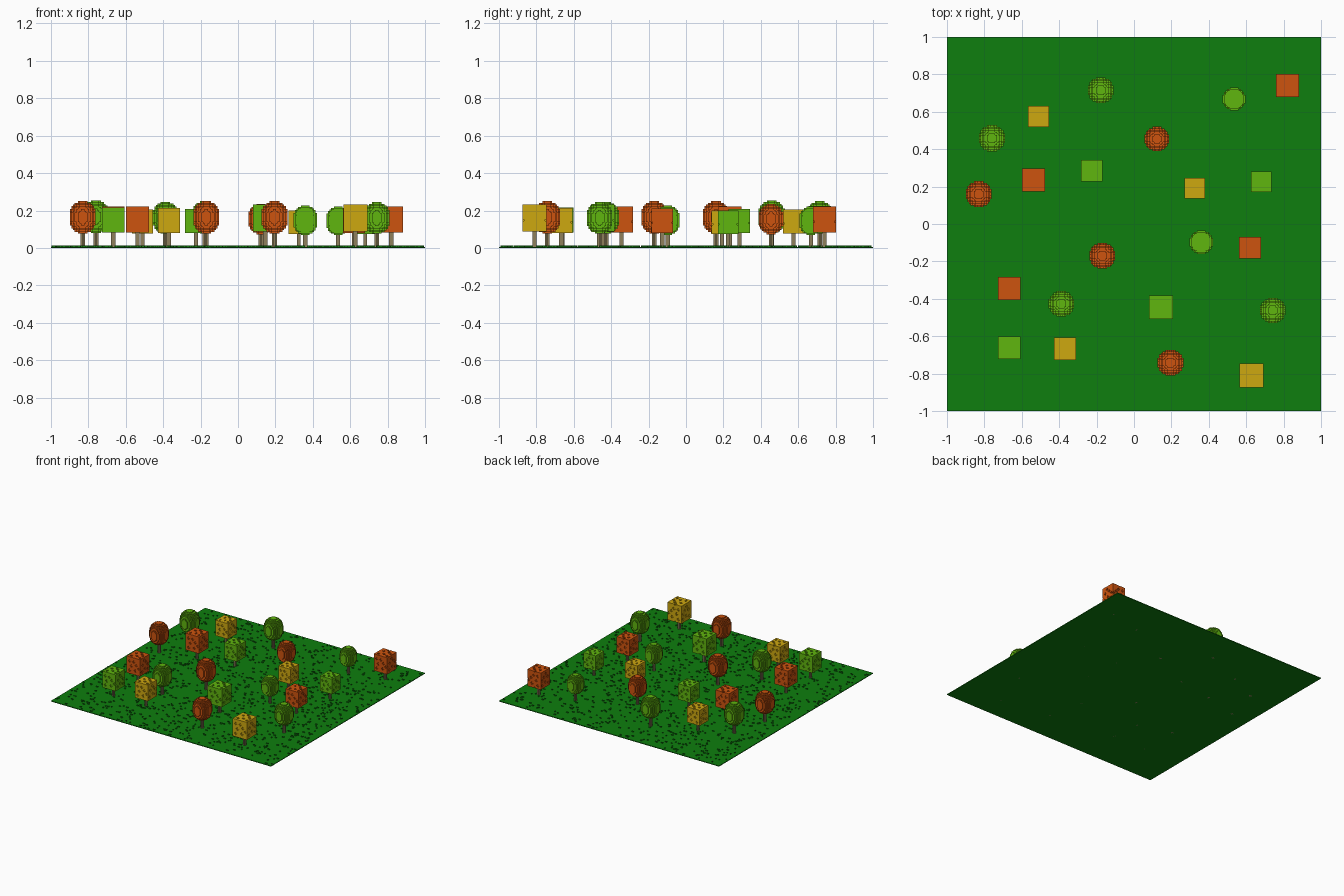
import bpy, bmesh, random
from mathutils import Matrix, Vector

if "Cube" in bpy.data.objects:
    bpy.data.objects.remove(bpy.data.objects["Cube"])

random.seed(4)
V = 1 / 16            # voxel size of a tree whose canopy is 1 unit wide


def material(name, rgb):
    m = bpy.data.materials.new(name)
    lin = [(c / 255 / 12.92) if c < 11 else ((c / 255 + 0.055) / 1.055) ** 2.4 for c in rgb]
    m.diffuse_color = (*lin, 1)
    m.use_nodes = True
    m.node_tree.nodes["Principled BSDF"].inputs["Base Color"].default_value = m.diffuse_color
    return m


MATS = {
    "green": material("leaf_green", (96, 182, 14)),
    "orange": material("leaf_orange", (206, 84, 14)),
    "yellow": material("leaf_yellow", (206, 168, 16)),
    "bark": material("bark_brown", (142, 128, 92)),
    "grass": material("grass_green", (14, 126, 14)),
}


def voxel_mesh(name, cells, mat):
    """Skin a set of integer cells with their outer faces."""
    bm = bmesh.new()
    verts = {}

    def vert(p):
        if p not in verts:
            verts[p] = bm.verts.new(((p[0] - 8) * V, (p[1] - 8) * V, p[2] * V))
        return verts[p]

    for c in cells:
        for axis in range(3):
            for side in (0, 1):
                n = list(c)
                n[axis] += 2 * side - 1
                if tuple(n) in cells:
                    continue
                u, w = (axis + 1) % 3, (axis + 2) % 3
                quad = []
                for du, dw in ((0, 0), (1, 0), (1, 1), (0, 1)):
                    p = list(c)
                    p[axis] += side
                    p[u] += du
                    p[w] += dw
                    quad.append(vert(tuple(p)))
                bm.faces.new(quad if side else quad[::-1])
    me = bpy.data.meshes.new(name)
    bm.to_mesh(me)
    bm.free()
    me.materials.append(mat)
    return me


# Boxy canopy: block with small shallow dents scattered on every face
box = {(x, y, z) for x in range(16) for y in range(16) for z in range(11, 29)}
DENTS = [(3, 3), (8, 5), (13, 3), (4, 10), (10, 11), (13, 8), (7, 14)]
for axis in range(3):
    u, w = (axis + 1) % 3, (axis + 2) % 3
    lo = (0, 0, 11)
    hi = (15, 15, 28)
    for layer in (lo[axis], hi[axis]):
        for a, b in DENTS:
            for da, db in ((0, 0), (1, 0), (-1, 0), (0, 1), (0, -1)):
                p = [0, 0, 0]
                p[axis] = layer
                p[u] = lo[u] + a + da
                p[w] = lo[w] + b + db
                box.discard(tuple(p))

# Round canopy: stepped egg shape
egg = {(x, y, z) for x in range(16) for y in range(16) for z in range(9, 29)
       if ((x - 7.5) / 8) ** 2 + ((y - 7.5) / 8) ** 2 + abs((z - 18.5) / 10) ** 2.8 <= 1}

# Trunk: plus-shaped column
trunk = {(x, y, z) for x, y in ((8, 8), (7, 8), (9, 8), (8, 7), (8, 9)) for z in range(12)}

SHAPES = {"boxy": box, "round": egg}
meshes = {(s, c): voxel_mesh(f"{s}_canopy_{c}", SHAPES[s], MATS[c])
          for s in SHAPES for c in ("green", "orange", "yellow")}
trunk_mesh = voxel_mesh("trunk", trunk, MATS["bark"])
trunk_mesh.transform(Matrix.Translation((-V / 2, -V / 2, 0)))


def place(name, me, x, y, size):
    ob = bpy.data.objects.new(name, me)
    ob.location = (x, y, 0)
    ob.scale = (size,) * 3
    bpy.context.collection.objects.link(ob)


# Trees: shape, colour, x, y, canopy width
TREES = [
    ("boxy", "yellow", -.51, .575, .113), ("boxy", "orange", .82, .74, .122),
    ("boxy", "orange", -.537, .235, .122), ("boxy", "green", -.225, .285, .115),
    ("boxy", "yellow", .325, .192, .110), ("boxy", "green", .68, .225, .110),
    ("boxy", "orange", .62, -.127, .117), ("boxy", "orange", -.667, -.345, .122),
    ("boxy", "green", .145, -.445, .128), ("boxy", "green", -.667, -.662, .120),
    ("boxy", "yellow", -.37, -.667, .118), ("boxy", "yellow", .628, -.81, .128),
    ("round", "green", -.178, .715, .138), ("round", "green", .535, .668, .122),
    ("round", "green", -.76, .458, .140), ("round", "orange", .122, .455, .130),
    ("round", "orange", -.83, .16, .138), ("round", "orange", -.17, -.17, .138),
    ("round", "green", .36, -.097, .125), ("round", "green", -.388, -.427, .136),
    ("round", "green", .742, -.462, .135), ("round", "orange", .195, -.742, .138),
]
for i, (shape, colour, x, y, size) in enumerate(TREES, 1):
    place(f"{shape}_canopy_{i}", meshes[shape, colour], x, y, size)
    place(f"trunk_{i}", trunk_mesh, x, y, size)


def boxes_object(name, boxes, mat):
    bm = bmesh.new()
    for centre, dims in boxes:
        bmesh.ops.create_cube(bm, size=1, matrix=Matrix.Translation(centre) @ Matrix.Diagonal((*dims, 1)))
    me = bpy.data.meshes.new(name)
    bm.to_mesh(me)
    bm.free()
    me.materials.append(mat)
    place(name, me, 0, 0, 1)


# Thin lawn and its little grass tufts
boxes_object("lawn", [(Vector((0, 0, .003)), (2, 2, .006))], MATS["grass"])
tufts = []
for _ in range(1300):
    x, y = (random.uniform(-.99, .99) for _ in range(2))
    tufts.append((Vector((x, y, .008)), (random.choice((.008, .016)), .008, .008)))
boxes_object("grass_tufts", tufts, MATS["grass"])
